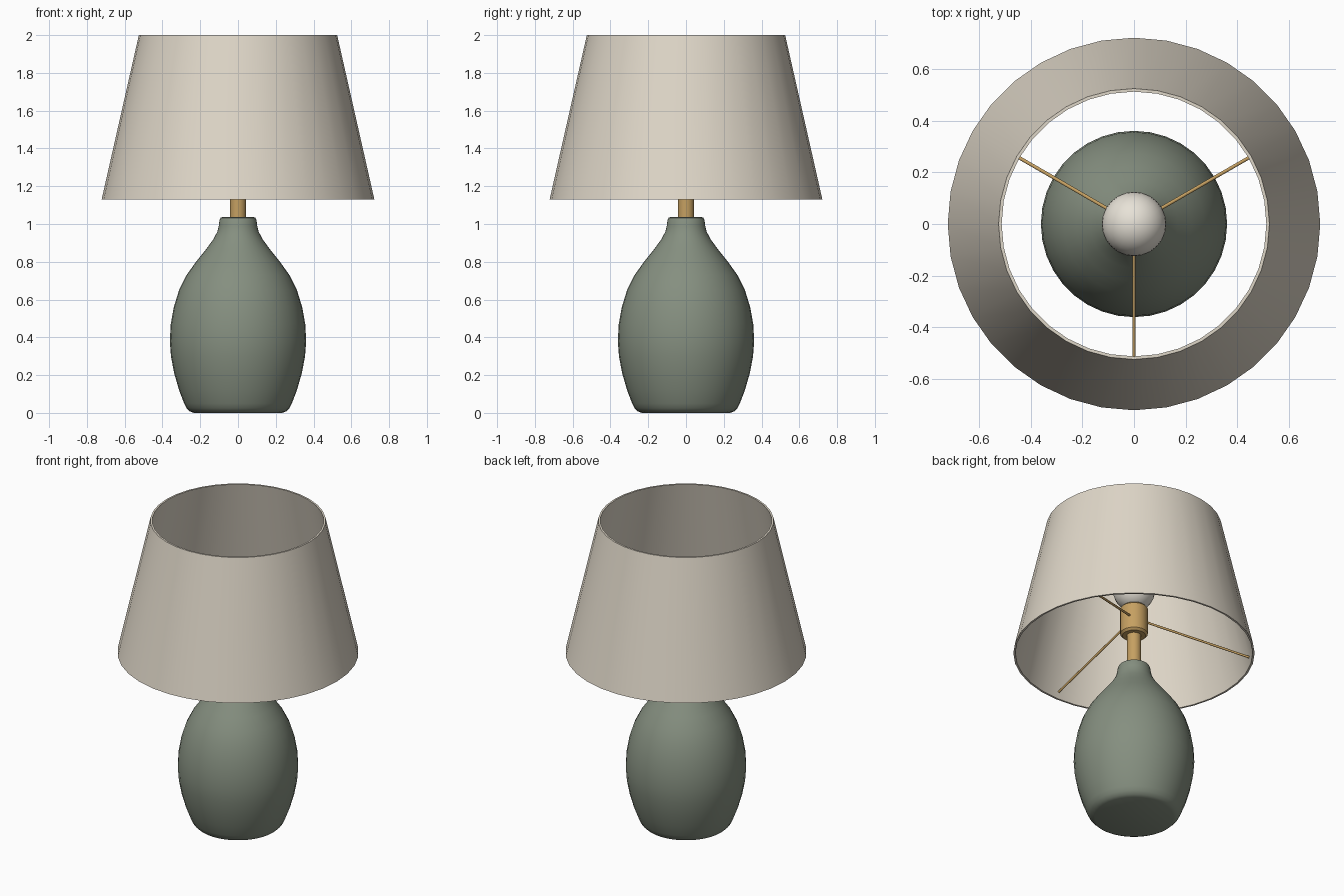
import bpy
import bmesh
from math import radians, cos, sin, pi
from mathutils import Vector

if "Cube" in bpy.data.objects:
    bpy.data.objects.remove(bpy.data.objects["Cube"])


def make_material(name, color):
    mat = bpy.data.materials.new(name)
    mat.use_nodes = True
    mat.diffuse_color = (*color, 1)
    mat.node_tree.nodes["Principled BSDF"].inputs["Base Color"].default_value = (*color, 1)
    return mat


linen = make_material("cream linen", (0.74, 0.68, 0.58))
glaze = make_material("sage glaze", (0.235, 0.275, 0.215))
brass = make_material("brass", (0.56, 0.35, 0.12))
glass = make_material("warm white glass", (0.80, 0.76, 0.68))


def finish(name, bm, mat, angle=35):
    bmesh.ops.recalc_face_normals(bm, faces=bm.faces)
    mesh = bpy.data.meshes.new(name)
    bm.to_mesh(mesh)
    bm.free()
    mesh.materials.append(mat)
    obj = bpy.data.objects.new(name, mesh)
    bpy.context.collection.objects.link(obj)
    bpy.ops.object.select_all(action="DESELECT")
    obj.select_set(True)
    bpy.context.view_layer.objects.active = obj
    bpy.ops.object.shade_smooth_by_angle(angle=radians(angle))
    return obj


def lathe(name, profile, mat, sides=36, closed=False):
    """Revolve (radius, height) points about z; open profiles get end caps."""
    bm = bmesh.new()
    rings = [[bm.verts.new((r * cos(2 * pi * i / sides), r * sin(2 * pi * i / sides), z))
              for i in range(sides)] for r, z in profile]
    pairs = list(zip(rings, rings[1:]))
    if closed:
        pairs.append((rings[-1], rings[0]))
    else:
        bm.faces.new(rings[0])
        bm.faces.new(rings[-1])
    for a, b in pairs:
        for i in range(sides):
            j = (i + 1) % sides
            bm.faces.new((a[i], a[j], b[j], b[i]))
    return finish(name, bm, mat)


# Ceramic vase body with rounded foot and short collar
lathe("vase_base", [
    (0.235, 0.0), (0.255, 0.008), (0.272, 0.025), (0.285, 0.05), (0.312, 0.12),
    (0.338, 0.21), (0.355, 0.30), (0.361, 0.38), (0.356, 0.47), (0.340, 0.56),
    (0.312, 0.65), (0.272, 0.73), (0.222, 0.80), (0.170, 0.865), (0.130, 0.92),
    (0.109, 0.96), (0.102, 0.99), (0.098, 1.02), (0.092, 1.033), (0.080, 1.037),
], glaze)

# Brass stem and lamp socket
lathe("stem", [(0.043, 1.02), (0.043, 1.27)], brass, 24)
lathe("socket", [(0.070, 1.25), (0.083, 1.263), (0.083, 1.432), (0.070, 1.445)], brass, 24)

# Round bulb
bm = bmesh.new()
bmesh.ops.create_uvsphere(bm, u_segments=24, v_segments=16, radius=0.125)
bmesh.ops.translate(bm, verts=bm.verts, vec=(0, 0, 1.56))
finish("bulb", bm, glass)

# Thin-walled tapered shade, open at both ends
lathe("shade", [(0.722, 1.13), (0.525, 2.0), (0.513, 2.0), (0.710, 1.13)], linen, 36, closed=True)

# Three sloping rods carry the shade
for n in range(3):
    a = radians(30 + 120 * n)
    inner = Vector((0.06 * cos(a), 0.06 * sin(a), 1.355))
    outer = Vector((0.70 * cos(a), 0.70 * sin(a), 1.172))
    span = outer - inner
    bm = bmesh.new()
    bmesh.ops.create_cone(bm, cap_ends=True, segments=10, radius1=0.007, radius2=0.007,
                          depth=span.length)
    rod = finish(f"shade_rod_{n + 1}", bm, brass, 50)
    rod.location = (inner + outer) / 2
    rod.rotation_euler = span.to_track_quat("Z", "Y").to_euler()
